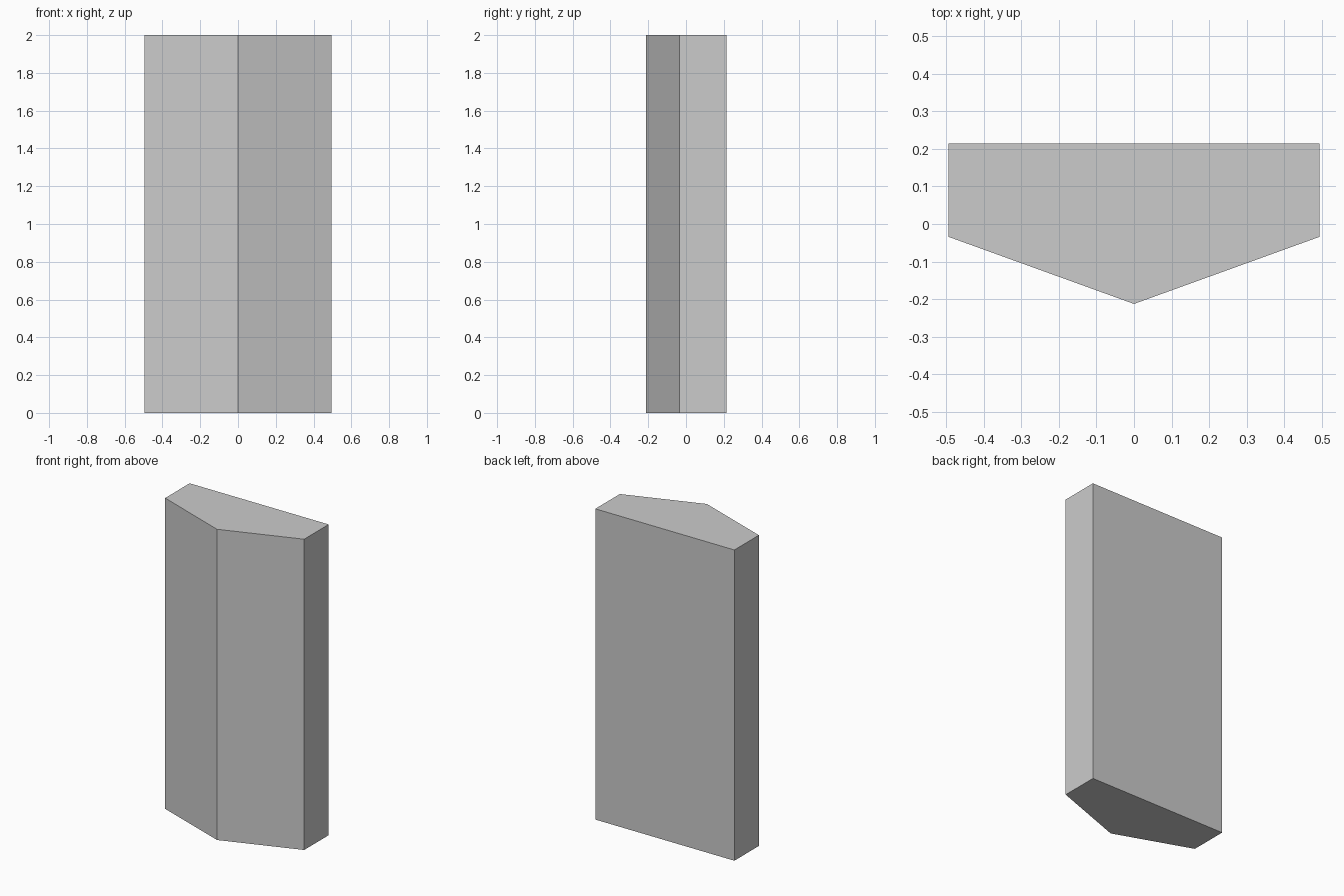
import bpy, bmesh

if "Cube" in bpy.data.objects:
    bpy.data.objects.remove(bpy.data.objects["Cube"])

HEIGHT = 2.0


def prism(name, outline, z0, z1, rows=1):
    """Closed upright prism from a counter-clockwise outline, split into rows."""
    bm = bmesh.new()
    rings = []
    for i in range(rows + 1):
        z = z0 + (z1 - z0) * i / rows
        rings.append([bm.verts.new((x, y, z)) for x, y in outline])
    n = len(outline)
    for a, b in zip(rings, rings[1:]):
        for i in range(n):
            j = (i + 1) % n
            bm.faces.new((a[i], a[j], b[j], b[i]))
    bm.faces.new(rings[0][::-1])
    bm.faces.new(rings[-1])
    bmesh.ops.recalc_face_normals(bm, faces=bm.faces)
    mesh = bpy.data.meshes.new(name)
    bm.to_mesh(mesh)
    bm.free()
    obj = bpy.data.objects.new(name, mesh)
    bpy.context.collection.objects.link(obj)
    return obj


def mirrored(right_half):
    """Mirror a front-centre to right-side path into a full left-to-right path."""
    return [(-x, y) for x, y in reversed(right_half) if x > 0] + right_half


# Five-sided enclosing body with a shallow pointed front
front = mirrored([(0, -0.213), (0.495, -0.034)])
prism("outer_body", front + [(0.495, 0.215), (-0.495, 0.215)], 0, HEIGHT)

# Pointed front panel with curled-back ends, split into eight rows
inner = mirrored([(0, -0.131), (0.25, -0.058), (0.44, -0.002), (0.465, 0.012),
                  (0.479, 0.032), (0.485, 0.06)])
outer = mirrored([(0, -0.213), (0.25, -0.1226), (0.495, -0.034), (0.495, 0.06)])
prism("front_panel", outer + inner[::-1], 0, HEIGHT, rows=8)

# Rear support foot at the base
prism("support_foot", [(-0.08, 0.06), (0.08, 0.06), (0.08, 0.214), (-0.08, 0.214)], 0, 0.02)
